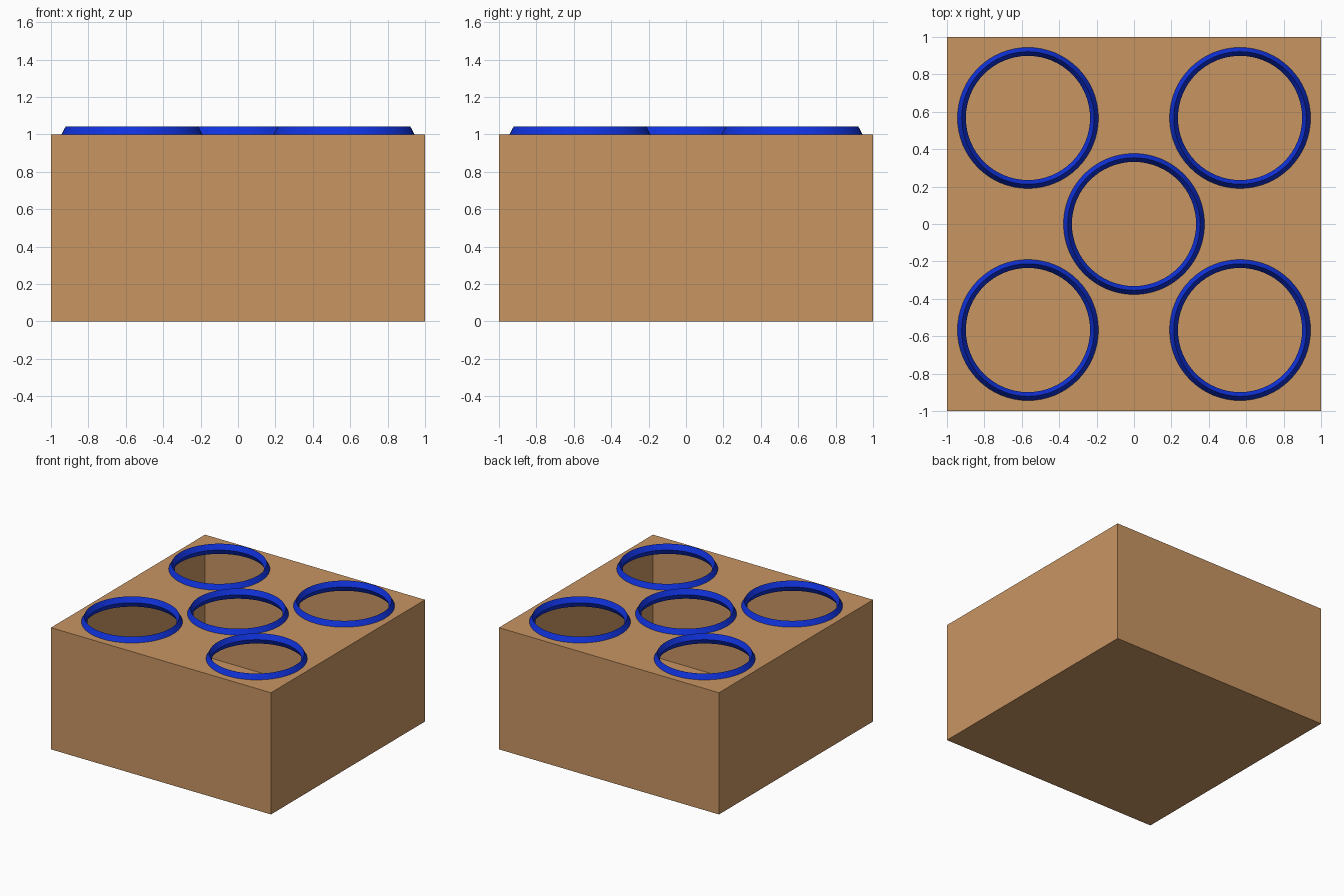
import bpy, bmesh, math

if "Cube" in bpy.data.objects:
    bpy.data.objects.remove(bpy.data.objects["Cube"])

CENTRES = [(0, 0)] + [(x, y) for x in (-0.567, 0.567) for y in (-0.567, 0.567)]
HEIGHT = 1.0
SEG = 64


def material(name, rgb):
    m = bpy.data.materials.new(name)
    m.diffuse_color = (*rgb, 1)
    m.use_nodes = True
    m.node_tree.nodes["Principled BSDF"].inputs["Base Color"].default_value = m.diffuse_color
    return m


def add_object(name, bm, mat):
    mesh = bpy.data.meshes.new(name)
    bm.to_mesh(mesh)
    bm.free()
    mesh.materials.append(mat)
    ob = bpy.data.objects.new(name, mesh)
    bpy.context.collection.objects.link(ob)
    return ob


def loop(bm, pts):
    vs = [bm.verts.new(p) for p in pts]
    return vs, [bm.edges.new((vs[i], vs[(i + 1) % len(vs)])) for i in range(len(vs))]


def circle(cx, cy, r, z):
    return [(cx + r * math.cos(2 * math.pi * i / SEG),
             cy + r * math.sin(2 * math.pi * i / SEG), z) for i in range(SEG)]


tan = material("tan_card", (0.578, 0.300, 0.124))
blue = material("blue_rim", (0.005, 0.032, 0.72))

# Thin-walled hollow box: floor and four walls
corners = [(-1, -1), (1, -1), (1, 1), (-1, 1)]
bm = bmesh.new()
low = [bm.verts.new((x, y, 0)) for x, y in corners]
top, edges = loop(bm, [(x, y, HEIGHT) for x, y in corners])
bm.faces.new(low[::-1])
for i in range(4):
    j = (i + 1) % 4
    bm.faces.new((low[i], low[j], top[j], top[i]))

# Top panel with five round holes
for cx, cy in CENTRES:
    edges += loop(bm, circle(cx, cy, 0.354, HEIGHT))[1]
bmesh.ops.triangle_fill(bm, use_beauty=True, edges=edges, normal=(0, 0, 1))
bm.normal_update()
for f in bm.faces:
    if f.calc_center_median().z > HEIGHT - 0.001 and f.normal.z < 0:
        f.normal_flip()
add_object("hollow_box", bm, tan)

# Hole rims: rings with a tall diamond cross-section
PROFILE = [(0.377, 0), (0.3545, 0.042), (0.332, 0), (0.3545, -0.042)]
for n, (cx, cy) in enumerate(CENTRES):
    bm = bmesh.new()
    rings = [[bm.verts.new(p) for p in circle(cx, cy, r, HEIGHT + z)] for r, z in PROFILE]
    for k in range(4):
        a, b = rings[k], rings[(k + 1) % 4]
        for i in range(SEG):
            j = (i + 1) % SEG
            bm.faces.new((a[i], a[j], b[j], b[i]))
    bmesh.ops.recalc_face_normals(bm, faces=bm.faces)
    rim = add_object(f"hole_rim_{n + 1}", bm, blue)
    bpy.ops.object.select_all(action='DESELECT')
    rim.select_set(True)
    bpy.context.view_layer.objects.active = rim
    bpy.ops.object.shade_smooth_by_angle(angle=math.radians(30))
